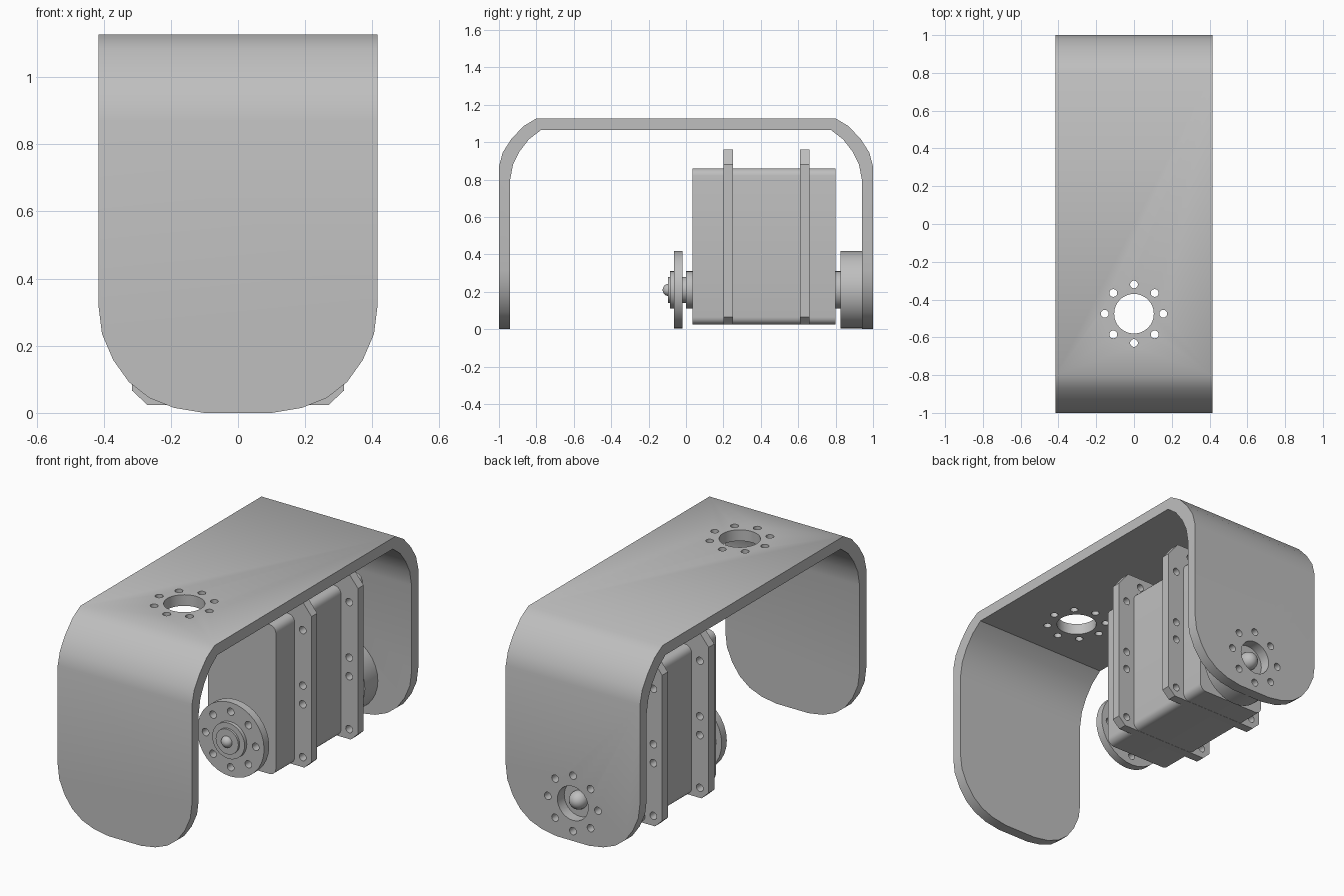
import bpy, bmesh, math
from mathutils import Matrix

if "Cube" in bpy.data.objects:
    bpy.data.objects.remove(bpy.data.objects["Cube"])

grey = bpy.data.materials.new("plain_grey")
grey.use_nodes = True
GREY = (0.52, 0.52, 0.52, 1)
grey.diffuse_color = GREY
grey.node_tree.nodes["Principled BSDF"].inputs["Base Color"].default_value = GREY

AXIS_Z = 0.21      # height of the output shaft
RING = 0.155       # radius of every screw hole circle
PIN = 0.021        # radius of every small hole


def to_object(name, bm):
    bmesh.ops.recalc_face_normals(bm, faces=bm.faces)
    mesh = bpy.data.meshes.new(name)
    bm.to_mesh(mesh)
    bm.free()
    mesh.materials.append(grey)
    obj = bpy.data.objects.new(name, mesh)
    bpy.context.collection.objects.link(obj)
    return obj


def add_prism(bm, outline, axis, a, b):
    """Extrude a 2D outline from a to b along the given axis."""
    place = {"x": lambda u, v, t: (t, u, v),
             "y": lambda u, v, t: (u, t, v),
             "z": lambda u, v, t: (u, v, t)}[axis]
    low = [bm.verts.new(place(u, v, a)) for u, v in outline]
    high = [bm.verts.new(place(u, v, b)) for u, v in outline]
    bm.faces.new(low)
    bm.faces.new(high[::-1])
    n = len(outline)
    for i in range(n):
        j = (i + 1) % n
        bm.faces.new((low[i], low[j], high[j], high[i]))


def prism(name, outline, axis, a, b):
    bm = bmesh.new()
    add_prism(bm, outline, axis, a, b)
    return to_object(name, bm)


def circle(u, v, r, n=32):
    return [(u + r * math.cos(math.tau * i / n), v + r * math.sin(math.tau * i / n))
            for i in range(n)]


def ring_of_holes(u, v):
    """Eight small circles evenly spaced around a centre."""
    return [circle(x, y, PIN, 12) for x, y in circle(u, v, RING, 8)]


def mirrored(half):
    """Close an outline by mirroring a half from its end back to its start."""
    return half + [(-u, v) for u, v in reversed(half)]


def combine(obj, tool, operation):
    mod = obj.modifiers.new(operation.title(), "BOOLEAN")
    mod.operation, mod.object, mod.solver = operation, tool, "EXACT"
    bpy.context.view_layer.objects.active = obj
    bpy.ops.object.modifier_apply(modifier=mod.name)
    bpy.data.objects.remove(tool)


def cut(obj, outlines, axis, a, b):
    bm = bmesh.new()
    for outline in outlines:
        add_prism(bm, outline, axis, a, b)
    combine(obj, to_object("hole_cutter", bm), "DIFFERENCE")


def dome(name, y, r, depth):
    bm = bmesh.new()
    bmesh.ops.create_uvsphere(bm, u_segments=24, v_segments=12, radius=1)
    bmesh.ops.transform(bm, verts=bm.verts, matrix=Matrix.Translation((0, y, AXIS_Z))
                        @ Matrix.Diagonal((r, depth, r, 1)))
    return to_object(name, bm)


# Bent strip bracket: side profile trimmed by the rounded leg outline
outer = [(1, 0), (1, 0.87), (0.98, 0.945), (0.935, 1.015), (0.87, 1.085), (0.8, 1.127)]
inner = [(0.94, 0), (0.94, 0.8), (0.925, 0.88), (0.89, 0.95), (0.84, 1.015), (0.775, 1.065)]
band = outer + [(-y, z) for y, z in reversed(outer)] + \
    [(-y, z) for y, z in inner] + inner[::-1]
bracket = prism("bracket", band, "x", -0.5, 0.5)
leg = [(0.1, 0), (0.19, 0.015), (0.265, 0.045), (0.325, 0.092),
       (0.372, 0.158), (0.405, 0.235), (0.415, 0.315), (0.415, 1.3)]
combine(bracket, prism("leg_trim", mirrored(leg), "y", -1.2, 1.2), "INTERSECT")

# Bracket holes: one pattern in the top, one in the back leg
cut(bracket, [circle(0, -0.475, 0.105)] + ring_of_holes(0, -0.475), "z", 1, 1.2)
cut(bracket, [circle(0, AXIS_Z, 0.095)] + ring_of_holes(0, AXIS_Z), "y", 0.93, 1.1)

# Motor body: box with rounded long edges
HALF, LOW, TOP, ROUND = 0.21, 0.025, 0.86, 0.04
half_body = []
for cz, start in ((LOW + ROUND, -90), (TOP - ROUND, 0)):
    for step in range(6):
        t = math.radians(start + step * 18)
        half_body.append((HALF - ROUND + ROUND * math.cos(t), cz + ROUND * math.sin(t)))
prism("motor_body", mirrored(half_body), "y", 0.035, 0.8)

# Mounting flanges around the body, with screw holes
half_flange = [(0.27, 0.024), (0.315, 0.066), (0.315, 0.88), (0.25, 0.96)]
flange_holes = [circle(side * x, z, PIN, 12) for side in (-1, 1)
                for x, z in ((0.26, 0.08), (0.26, 0.375), (0.26, 0.48),
                             (0.26, 0.79), (0.165, 0.908))]
for name, y in (("front_flange", 0.2), ("back_flange", 0.61)):
    flange = prism(name, mirrored(half_flange), "y", y, y + 0.05)
    cut(flange, flange_holes, "y", y - 0.1, y + 0.15)

# Shaft parts along the output axis
for name, r, a, b in (("front_collar", 0.1, 0, 0.04),
                      ("front_neck", 0.07, -0.03, 0.01),
                      ("front_hub", 0.1, -0.085, -0.06),
                      ("front_washer", 0.07, -0.097, -0.08),
                      ("back_collar", 0.1, 0.79, 0.83),
                      ("back_horn", 0.207, 0.825, 0.94)):
    prism(name, circle(0, AXIS_Z, r), "y", a, b)
front_disc = prism("front_disc", circle(0, AXIS_Z, 0.207), "y", -0.065, -0.02)
cut(front_disc, ring_of_holes(0, AXIS_Z), "y", -0.2, 0.02)
dome("front_screw", -0.095, 0.032, 0.03)
dome("back_screw", 0.945, 0.05, 0.055)

# Smooth the curved surfaces, keep the sharp edges
for obj in bpy.data.objects:
    obj.select_set(obj.type == "MESH")
bpy.context.view_layer.objects.active = bracket
bpy.ops.object.shade_smooth_by_angle(angle=math.radians(32))
